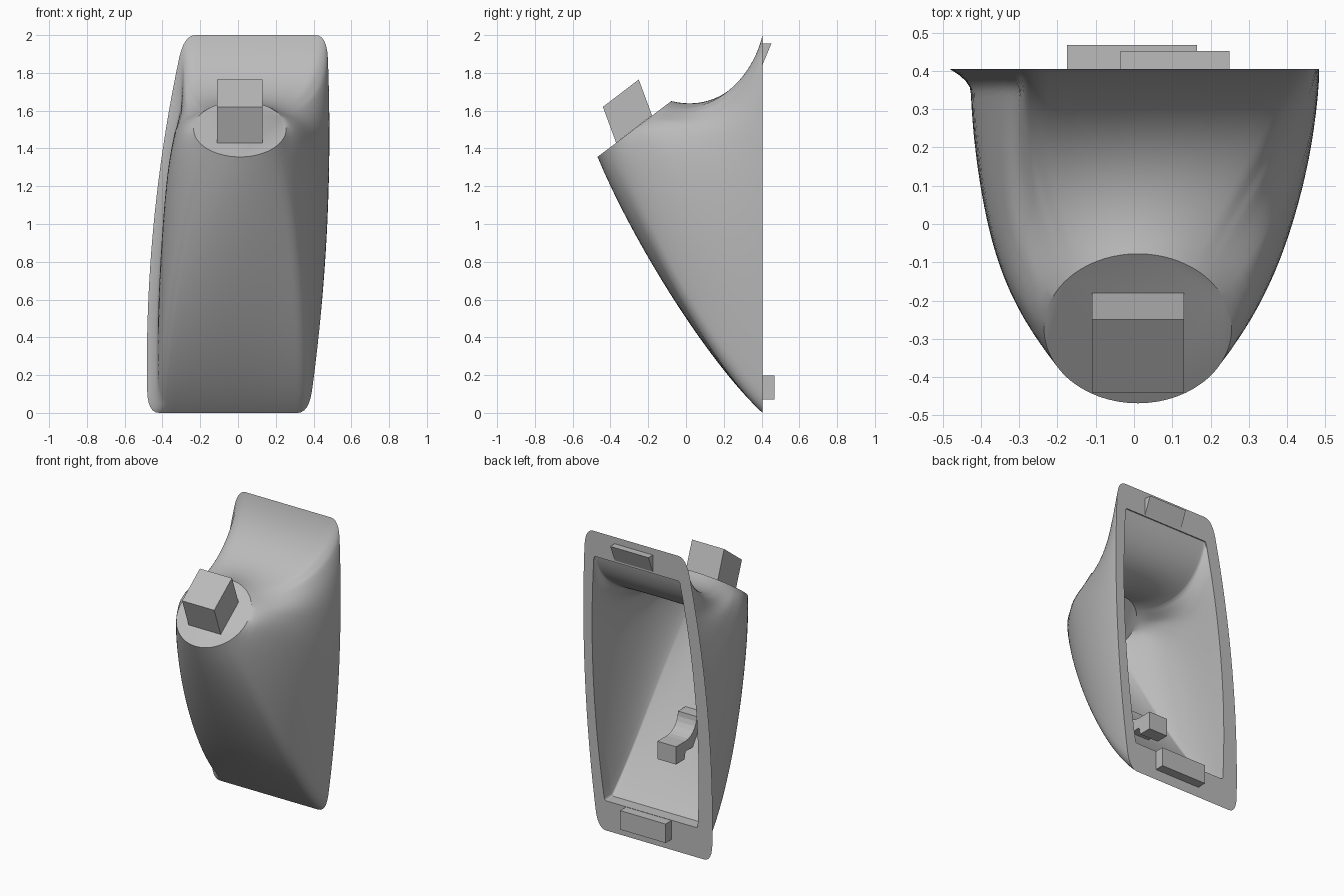
import bpy, bmesh, math
from mathutils import Vector

if "Cube" in bpy.data.objects:
    bpy.data.objects.remove(bpy.data.objects["Cube"], do_unlink=True)

grey = bpy.data.materials.new("plain_grey")
grey.use_nodes = True
COLOUR = (0.5, 0.5, 0.5, 1)
grey.diffuse_color = COLOUR
grey.node_tree.nodes["Principled BSDF"].inputs["Base Color"].default_value = COLOUR

BACK = 0.405
STEPS = 28


def finish(name, bm, smooth=False):
    bmesh.ops.recalc_face_normals(bm, faces=bm.faces)
    mesh = bpy.data.meshes.new(name)
    bm.to_mesh(mesh)
    bm.free()
    obj = bpy.data.objects.new(name, mesh)
    bpy.context.collection.objects.link(obj)
    mesh.materials.append(grey)
    if smooth:
        bpy.ops.object.select_all(action="DESELECT")
        obj.select_set(True)
        bpy.context.view_layer.objects.active = obj
        bpy.ops.object.shade_smooth_by_angle(angle=math.radians(35))
    return obj


def prism(name, profile, x0, x1):
    """Extrude a side profile of (y, z) points from x0 to x1."""
    bm = bmesh.new()
    a, b = [[bm.verts.new((x, y, z)) for y, z in profile] for x in (x0, x1)]
    bm.faces.new(a)
    bm.faces.new(b)
    for i in range(len(a)):
        j = (i + 1) % len(a)
        bm.faces.new((a[i], a[j], b[j], b[i]))
    return finish(name, bm)


def smoothstep(v):
    v = max(0, min(1, v))
    return v * v * (3 - 2 * v)


def outline(corners, bulges, radii):
    """Rounded quad with bowed edges: list of (edge position, point)."""
    def edge(k, s):
        a, b = Vector(corners[k]), Vector(corners[(k + 1) % 4])
        p = a.lerp(b, s)
        p.x += bulges[k] * 4 * s * (1 - s)
        return p
    cut = [radii[k % 2] / (Vector(corners[k]) - Vector(corners[(k + 1) % 4])).length
           for k in range(4)]
    points = []
    for k in range(4):
        n = 24 if k % 2 else 14
        for i in range(n + 1):
            s = cut[k] + (1 - 2 * cut[k]) * i / n
            points.append((k + s, edge(k, s)))
        nxt = (k + 1) % 4
        a, c, b = edge(k, 1 - cut[k]), Vector(corners[nxt]), edge(nxt, cut[nxt])
        for i in range(1, 6):
            t = i / 6
            p = a * (1 - t) ** 2 + c * 2 * t * (1 - t) + b * t * t
            points.append((k + 1 - cut[k] + t * (cut[k] + cut[nxt]), p))
    return points


# Start angle on the round end for each edge: bottom, right, top, left
ANGLES = (220, 320, 407, 493, 580)


def rib(q, base, centre, radius, flare, ledge):
    """Curve from the back outline to the round end."""
    q %= 4
    k, s = int(q), q - int(q)
    theta = math.radians(ANGLES[k] + s * (ANGLES[k + 1] - ANGLES[k]))
    end = centre + radius * Vector((math.cos(theta), 0.797 * math.sin(theta),
                                    0.603 * math.sin(theta)))
    u = (0, s, 1, 1 - s)[k]
    low, high = smoothstep(1 - 2 * u), smoothstep((u - 0.55) / 0.45)
    side = 1 - low - high
    drop = max(0, (u - 0.72) / 0.28)
    pull = Vector((0, -0.3 * low - 0.065 * high - 0.25 * side,
                   0.28 * low - 0.27 * drop))
    push = Vector((0.16 * math.cos(theta), 0.18 * low + 0.22 * high + 0.15 * side,
                   -0.435 * low - 0.055 * high))
    # The left side flares out to meet the rim
    shift = flare * (max(0, 1 - 4 * s), 0, 0, min(1, 6 * s))[k]
    start = Vector((base.x + shift, BACK - ledge * (0.1 + 0.9 * low), base.y))
    p1, p2 = start + pull, end + push
    curve = [Vector((base.x, BACK, base.y))] if ledge else []
    for j in range(STEPS + 1):
        t = (j / STEPS) ** 1.5
        p = (start * (1 - t) ** 3 + p1 * 3 * t * (1 - t) ** 2
             + p2 * 3 * t * t * (1 - t) + end * t ** 3)
        p.x -= shift * max(0, 1 - (BACK - p.y) / 0.06) ** 2
        curve.append(p)
    return curve


# Hollow shell: outer skin, inner skin, flat back rim and round end caps
outer = outline([(-0.478, 0), (0.375, 0), (0.47, 2), (-0.285, 2)],
                (0, 0.05, 0, -0.065), (0.06, 0.12))
inner = outline([(-0.37, 0.2), (0.325, 0.2), (0.405, 1.83), (-0.235, 1.83)],
                (0, 0.045, 0, -0.055), (0.015, 0.015))
bm = bmesh.new()
skins = []
for line, centre, radius, flare, ledge in (
        (outer, Vector((0.01, -0.273, 1.503)), 0.245, 0.055, 0),
        (inner, Vector((0.01, -0.235, 1.45)), 0.19, 0, 0.08)):
    grid = [[bm.verts.new(p) for p in rib(q, b, centre, radius, flare, ledge)]
            for q, b in line]
    for i, a in enumerate(grid):
        b = grid[(i + 1) % len(grid)]
        for j in range(len(a) - 1):
            bm.faces.new((a[j], a[j + 1], b[j + 1], b[j]))
    bm.faces.new([column[-1] for column in grid])
    skins.append([column[0] for column in grid])
rim_out, rim_in = skins
for i in range(len(rim_out)):
    j = (i + 1) % len(rim_out)
    bm.faces.new((rim_out[i], rim_out[j], rim_in[j], rim_in[i]))
finish("hollow_shell", bm, smooth=True)

# Slanted block on the round end
prism("end_block", [(-0.37, 1.43), (-0.44, 1.62), (-0.25, 1.765), (-0.18, 1.575)],
      -0.11, 0.13)

# Locating tabs on the back rim
prism("lower_tab", [(0.4, 0.07), (0.468, 0.07), (0.468, 0.198), (0.4, 0.198)],
      -0.175, 0.165)
prism("upper_wedge", [(0.4, 1.955), (0.452, 1.955), (0.4, 1.83)], -0.035, 0.25)

# Inner hook with a curved root against the front wall
hook = [(0.03, 0.53), (0.12, 0.53), (0.13, 0.48), (0.22, 0.48), (0.22, 0.6), (0.12, 0.6)]
for i in range(1, 7):
    a = math.radians(15 * i)
    hook.append((0.12 - 0.12 * math.sin(a), 0.72 - 0.12 * math.cos(a)))
hook.append((-0.08, 0.72))
prism("inner_hook", hook, -0.08, 0.06)
